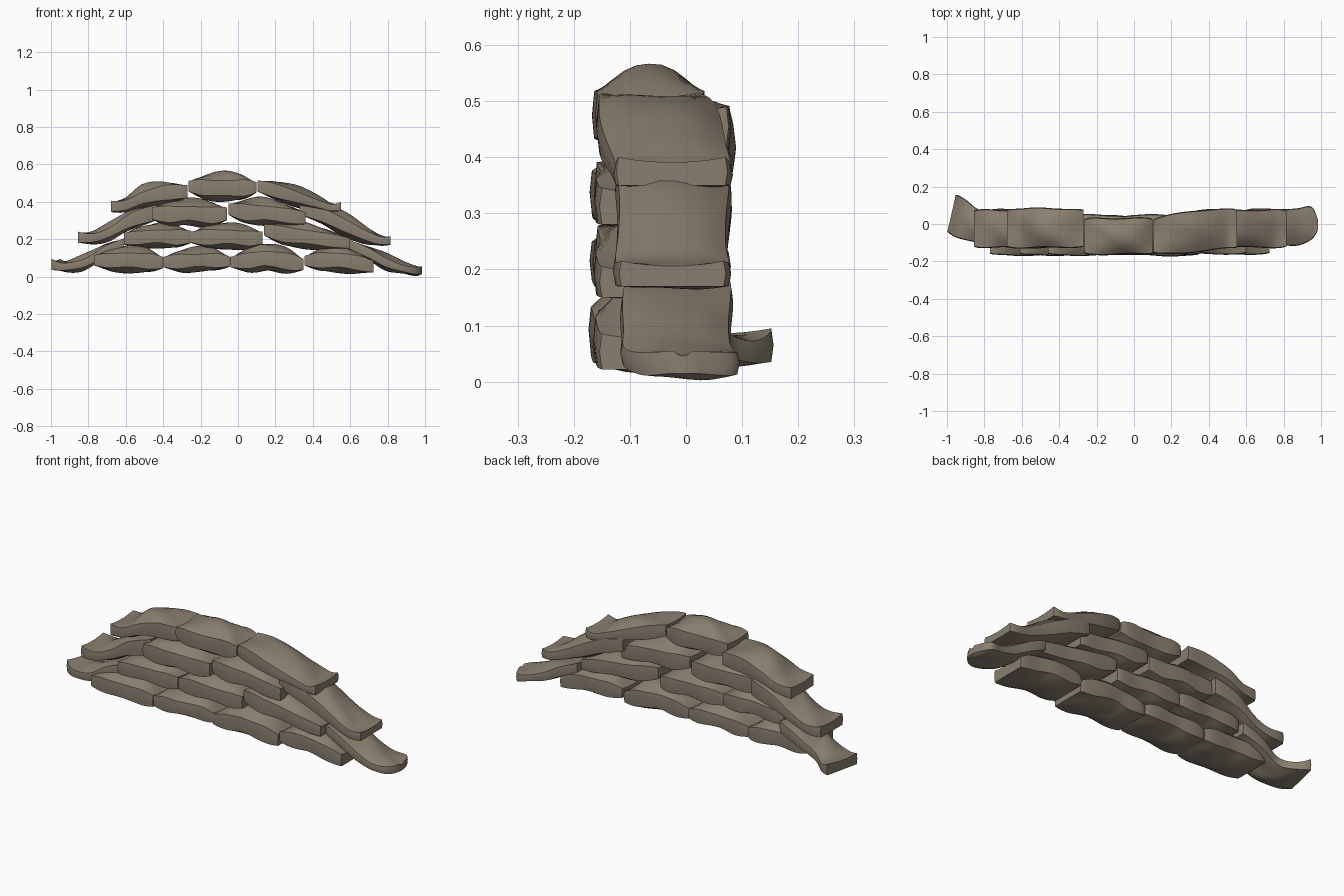
import bpy, bmesh, math, random

random.seed(4)
cloth = bpy.data.materials.new("burlap")
cloth.diffuse_color = (0.25, 0.21, 0.16, 1)


def catmull(a, b, c, d, t):
    return 0.5 * (2*b + (c - a)*t + (2*a - 5*b + 4*c - d)*t*t + (3*b - a - 3*c + d)*t**3)


def resample(st, per=6):
    """Smooth a short list of stations into many along the bag."""
    out, n = [], len(st)
    for i in range(n - 1):
        quad = [st[max(i-1, 0)], st[i], st[i+1], st[min(i+2, n-1)]]
        for k in range(per):
            out.append([catmull(*v, k / per) for v in zip(*quad)])
    out.append(list(st[-1]))
    return out


def bag(name, stations, y0, y1):
    """Sandbag: stations (x, bottom, top[, front shift, back shift, shear])."""
    st = resample([tuple(s) + (0,) * (6 - len(s)) for s in stations])
    bm = bmesh.new()
    rings, m = [], 8
    p1, p2 = random.uniform(0, 6), random.uniform(0, 6)
    for i, (x, zb, zt, fy, by, shear) in enumerate(st):
        u = i / (len(st) - 1)
        belly = math.sin(math.pi * u)
        pinch = 0.008 * (1 - belly)**4              # corners drawn in slightly
        ya = y0 + fy + 0.005 * math.sin(7*u + p1) * belly + pinch
        yb = y1 + by + 0.005 * math.sin(8*u + p2) * belly - pinch
        h = zt - zb
        low, high = zb + h * 0.2 * belly, zt - h * 0.3 * belly
        ring = []
        for k in range(m + 1):                      # puffed underside
            s = 2 * k / m - 1
            lump = 0.006 * belly * math.sin(10*u + 3*s + p2)
            z = max(0, zb + (low - zb) * abs(s)**2.5 + lump * (1 - s*s))
            ring.append((x + shear * s, ya + (yb - ya) * k / m, z))
        ring.append((x + shear, yb + 0.004, (low + high) / 2))
        for k in range(m, -1, -1):                  # puffed top, dented ends
            s = 2 * k / m - 1
            wrinkle = 0.007 * belly * math.sin(9*u + 2.5*s + p1)
            dent = 0.009 * (1 - belly) * (1 - s*s)
            z = zt + (high - zt) * abs(s)**2.5 + wrinkle * (1 - s*s) - dent
            ring.append((x + shear * s, ya + (yb - ya) * k / m, z))
        ring.append((x - shear, ya - 0.004, (low + high) / 2))
        rings.append([bm.verts.new(v) for v in ring])
    n = len(rings[0])
    for a, b in zip(rings, rings[1:]):
        for k in range(n):
            bm.faces.new((a[k], a[(k+1) % n], b[(k+1) % n], b[k]))
    bm.faces.new(rings[0])
    bm.faces.new(rings[-1][::-1])
    bmesh.ops.recalc_face_normals(bm, faces=bm.faces)
    me = bpy.data.meshes.new(name)
    bm.to_mesh(me)
    bm.free()
    ob = bpy.data.objects.new(name, me)
    bpy.context.collection.objects.link(ob)
    me.materials.append(cloth)
    bpy.ops.object.select_all(action='DESELECT')
    ob.select_set(True)
    bpy.context.view_layer.objects.active = ob
    bpy.ops.object.shade_smooth_by_angle(angle=math.radians(35))


# Bottom course
bag("bottom_bag_1", [(-.77, .06, .115), (-.68, .03, .15), (-.58, .022, .17), (-.48, .022, .15), (-.40, .045, .105)], -.163, .045)
bag("bottom_bag_2", [(-.40, .05, .105), (-.31, .025, .145), (-.22, .028, .158), (-.12, .032, .148), (-.04, .055, .105)], -.158, .04)
bag("bottom_bag_3", [(-.04, .05, .105), (.06, .025, .155), (.15, .028, .18), (.26, .018, .155), (.35, .035, .095)], -.165, .035)
bag("bottom_bag_4", [(.355, .06, .11), (.45, .028, .155), (.54, .022, .168), (.63, .018, .14), (.725, .022, .085)], -.158, .045)

# Bottom end bags, sagging to the ground
bag("bottom_end_left", [(-.975, .035, .095, .07, .085, .022), (-.91, .025, .085, .04, .045, .02), (-.82, .035, .12, .01, .0),
                        (-.72, .09, .175), (-.61, .145, .205)], -.115, .075)
bag("bottom_end_right", [(.60, .145, .195), (.70, .09, .165), (.79, .035, .125), (.88, .015, .08, -.005, .0),
                         (.95, .005, .062, .03, .005), (.985, .015, .055, .08, -.06)], -.11, .08)

# Second course
bag("second_bag_1", [(-.61, .17, .235), (-.52, .157, .268), (-.43, .155, .29), (-.34, .152, .277), (-.25, .18, .245)], -.163, .04)
bag("second_bag_2", [(-.25, .18, .24), (-.15, .15, .28), (-.05, .15, .29), (.05, .147, .27), (.13, .175, .24)], -.158, .04)
bag("second_bag_3", [(.14, .22, .28), (.25, .165, .295), (.36, .15, .29), (.48, .145, .255), (.60, .15, .205)], -.158, .045)
bag("second_end_left", [(-.855, .18, .24), (-.77, .175, .245), (-.68, .195, .295), (-.57, .25, .365), (-.44, .30, .385)], -.125, .075)

# Third course
bag("third_bag_1", [(-.46, .305, .37), (-.36, .27, .405), (-.26, .272, .42), (-.15, .265, .40), (-.06, .30, .37)], -.163, .045)
bag("third_bag_2", [(-.05, .33, .39), (.05, .28, .415), (.15, .275, .42), (.26, .27, .39), (.36, .28, .345)], -.158, .045)
bag("third_end_right", [(.33, .33, .40), (.45, .28, .385), (.57, .215, .345), (.69, .173, .27), (.76, .165, .225), (.815, .17, .215)], -.123, .075)

# Top course
bag("top_bag_left", [(-.68, .345, .405), (-.60, .345, .425), (-.51, .365, .488), (-.40, .39, .512), (-.27, .42, .49)], -.125, .08)
bag("top_bag_middle", [(-.265, .455, .512), (-.18, .415, .545), (-.08, .403, .56), (.02, .41, .547), (.10, .45, .505)], -.16, .03)
bag("top_bag_right", [(.105, .455, .515, -.03, -.05), (.20, .41, .515, -.025, -.03), (.31, .375, .488, -.02, -.01), (.42, .355, .435, -.01),
                      (.50, .345, .395), (.55, .35, .40)], -.128, .078)
